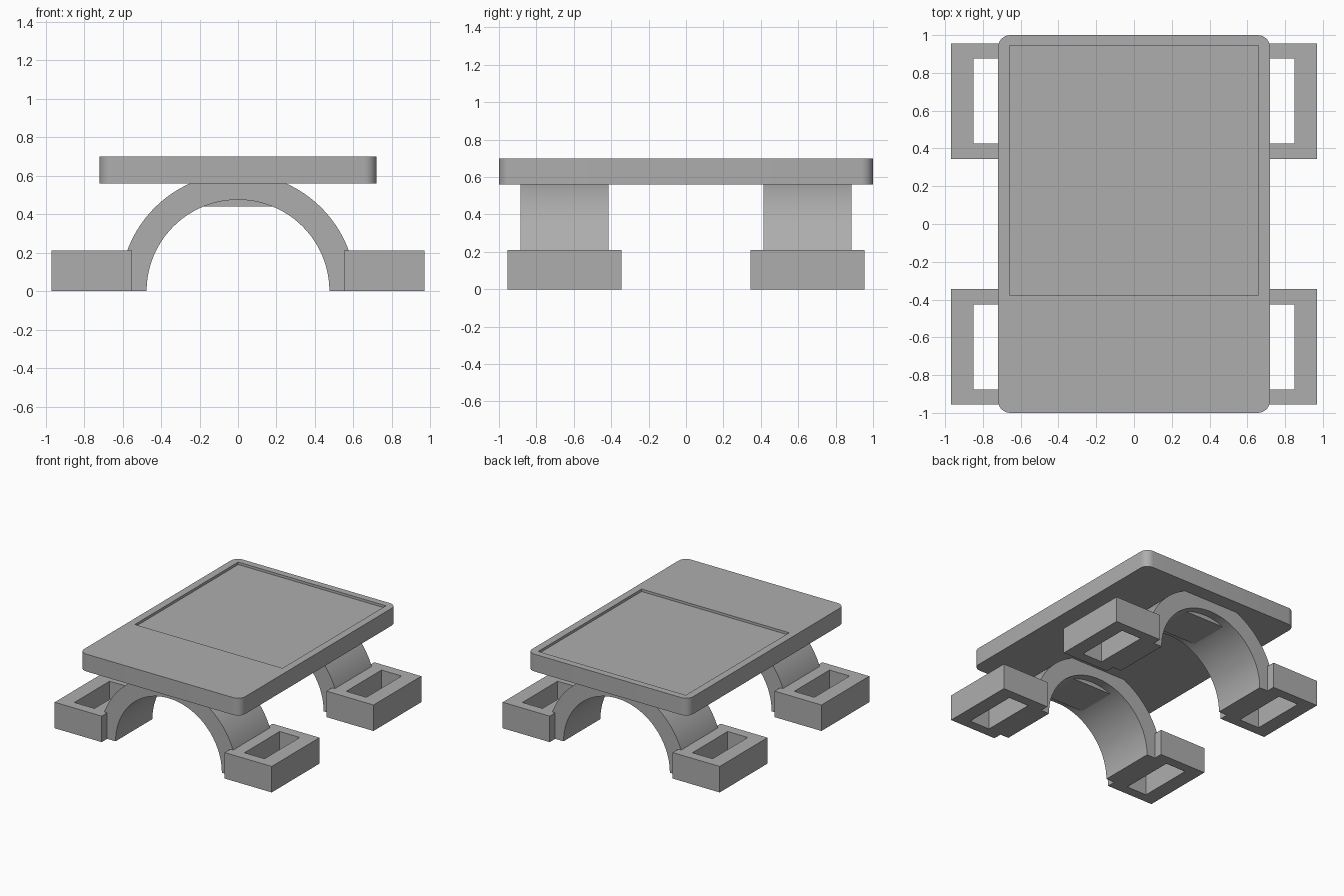
import bpy, bmesh
from math import pi, cos, sin
from mathutils import Matrix, Vector

cube = bpy.data.objects.get("Cube")
if cube:
    bpy.data.objects.remove(cube, do_unlink=True)

grey = bpy.data.materials.new("plain grey")
grey.use_nodes = True
grey.diffuse_color = (0.42, 0.42, 0.42, 1)
grey.node_tree.nodes["Principled BSDF"].inputs["Base Color"].default_value = grey.diffuse_color


def finish(name, bm, smooth=False):
    bmesh.ops.recalc_face_normals(bm, faces=bm.faces)
    mesh = bpy.data.meshes.new(name)
    bm.to_mesh(mesh)
    bm.free()
    mesh.materials.append(grey)
    obj = bpy.data.objects.new(name, mesh)
    bpy.context.collection.objects.link(obj)
    if smooth:
        bpy.ops.object.select_all(action="DESELECT")
        obj.select_set(True)
        bpy.context.view_layer.objects.active = obj
        bpy.ops.object.shade_smooth_by_angle(angle=0.5)
    return obj


def box(name, x, y, z):
    bm = bmesh.new()
    lo, hi = Vector((x[0], y[0], z[0])), Vector((x[1], y[1], z[1]))
    place = Matrix.Translation((lo + hi) / 2) @ Matrix.Diagonal((*(hi - lo), 1))
    bmesh.ops.create_cube(bm, size=1, matrix=place)
    return finish(name, bm)


def extrude(name, outline, offset, smooth=False):
    bm = bmesh.new()
    face = bm.faces.new([bm.verts.new(p) for p in outline])
    result = bmesh.ops.extrude_face_region(bm, geom=[face], use_keep_orig=True)
    verts = [v for v in result["geom"] if isinstance(v, bmesh.types.BMVert)]
    bmesh.ops.translate(bm, verts=verts, vec=offset)
    return finish(name, bm, smooth)


def cut(obj, cutter):
    mod = obj.modifiers.new("Opening", "BOOLEAN")
    mod.operation = "DIFFERENCE"
    mod.solver = "EXACT"
    mod.object = cutter
    cutter.hide_render = True
    cutter.hide_set(True)
    cutter.display_type = "WIRE"
    bpy.context.view_layer.update()
    graph = bpy.context.evaluated_depsgraph_get()
    obj.data = bpy.data.meshes.new_from_object(obj.evaluated_get(graph))
    obj.modifiers.clear()
    bpy.data.objects.remove(cutter, do_unlink=True)


# Rounded top slab with a shallow tray
radius, steps = 0.065, 8
outline = []
for i, (sx, sy) in enumerate([(1, 1), (-1, 1), (-1, -1), (1, -1)]):
    for k in range(steps + 1):
        a = (i + k / steps) * pi / 2
        outline.append((sx * (0.72 - radius) + radius * cos(a),
                        sy * (1 - radius) + radius * sin(a), 0.56))
slab = extrude("top_slab", outline, (0, 0, 0.14), smooth=True)
cut(slab, box("tray_cutter", (-0.66, 0.66), (-0.375, 0.945), (0.68, 0.8)))

# Arch profile, trimmed flat where it meets the slab
OUTER, INNER, SEGMENTS = 0.613, 0.475, 48


def arc(r, y, reverse=False):
    angles = [pi * k / SEGMENTS for k in range(SEGMENTS + 1)]
    if reverse:
        angles.reverse()
    return [(r * cos(a), y, r * sin(a)) for a in angles]


for end, s in (("front", -1), ("back", 1)):
    y0, y1 = sorted((s * 0.415, s * 0.885))
    arch = extrude(end + "_arch", arc(OUTER, y0) + arc(INNER, y0, True),
                   (0, y1 - y0, 0), smooth=True)
    cut(arch, box("arch_trim", (-1, 1), (-1, 1), (0.565, 0.8)))

    # Flat pad under the crown of the arch
    box(end + "_crown_pad", (-0.19, 0.19), (y0 + 0.07, y1 - 0.07), (0.44, 0.56))

    # Open rectangular feet
    for side, t in (("left", 1), ("right", -1)):
        fx = sorted((t * 0.55, t * 0.97))
        fy = sorted((s * 0.345, s * 0.955))
        foot = box(f"{end}_{side}_foot", fx, fy, (0, 0.21))
        hole_x = (fx[0] + 0.12, fx[1] - 0.12)
        hole_y = (fy[0] + 0.08, fy[1] - 0.08)
        cut(foot, box("foot_cutter", hole_x, hole_y, (-0.1, 0.4)))
